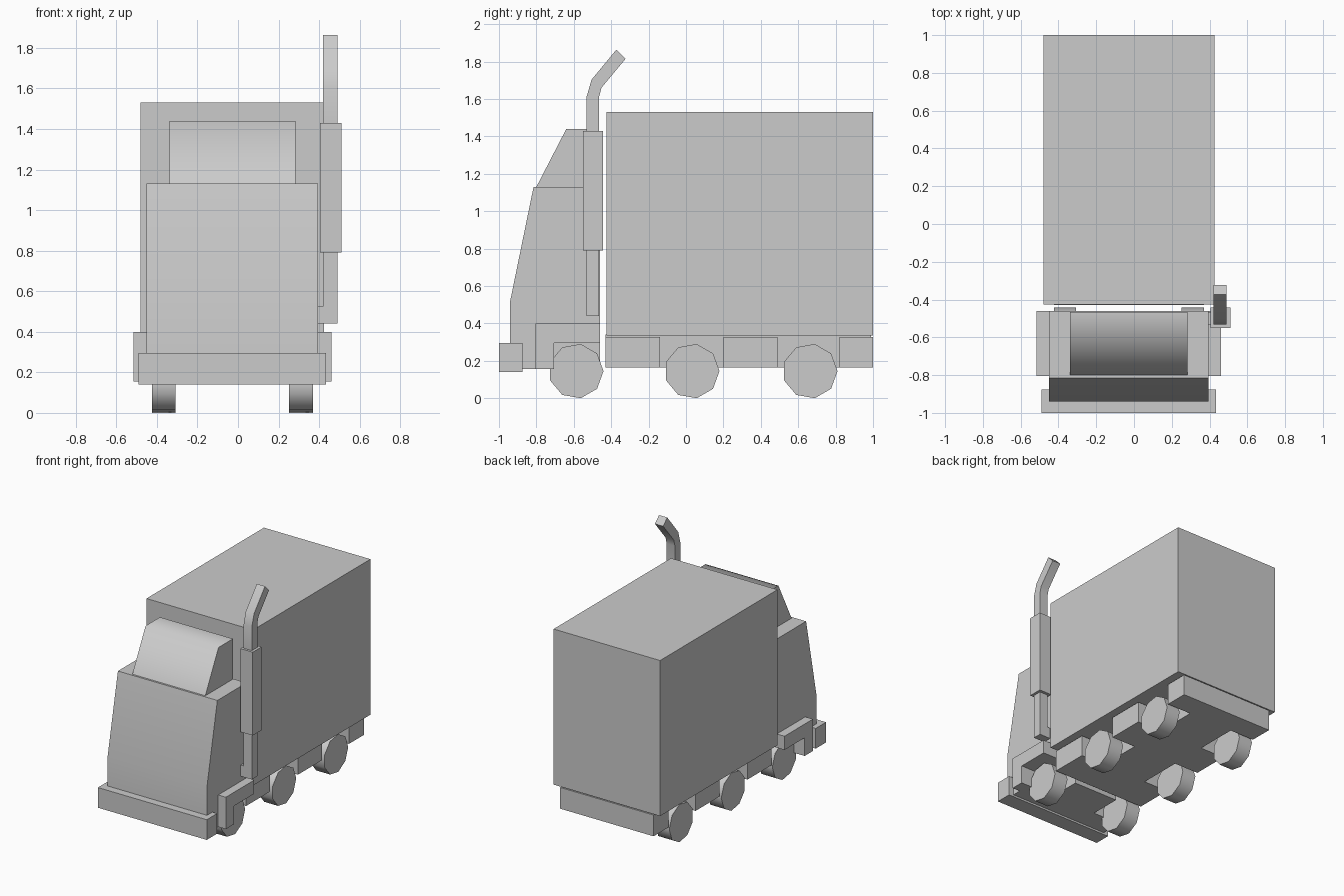
import bpy, bmesh, math
from mathutils import Vector

cube = bpy.data.objects.get("Cube")
if cube:
    bpy.data.objects.remove(cube, do_unlink=True)

MID = -0.0275  # centre line of the symmetric body

grey = bpy.data.materials.new("plain_grey")
grey.use_nodes = True
grey.diffuse_color = (0.6, 0.6, 0.6, 1)
grey.node_tree.nodes["Principled BSDF"].inputs["Base Color"].default_value = (0.6, 0.6, 0.6, 1)


def prism(name, outline, low, high, axis="x"):
    """Extrude an outline along x (points are y, z) or along z (points are x, y)."""
    bm = bmesh.new()
    place = (lambda a, b: (low, a, b)) if axis == "x" else (lambda a, b: (a, b, low))
    face = bm.faces.new([bm.verts.new(place(a, b)) for a, b in outline])
    grown = bmesh.ops.extrude_face_region(bm, geom=[face])["geom"]
    step = Vector((high - low, 0, 0) if axis == "x" else (0, 0, high - low))
    bmesh.ops.translate(bm, vec=step, verts=[v for v in grown if isinstance(v, bmesh.types.BMVert)])
    bmesh.ops.recalc_face_normals(bm, faces=bm.faces)
    mesh = bpy.data.meshes.new(name)
    bm.to_mesh(mesh)
    bm.free()
    mesh.shade_smooth()
    mesh.set_sharp_from_angle(angle=math.radians(70))
    mesh.materials.append(grey)
    obj = bpy.data.objects.new(name, mesh)
    bpy.context.collection.objects.link(obj)
    return obj


def box(name, x, y, z):
    return prism(name, [(y[0], z[0]), (y[1], z[0]), (y[1], z[1]), (y[0], z[1])], *x)


def centred(half):
    return MID - half, MID + half


# Cargo box
box("cargo_box", centred(0.4525), (-0.425, 1.0), (0.335, 1.53))

# Chassis: a spine with full-width blocks between the wheel wells
OUTER, INNER = 0.397, 0.19
blocks = [(-0.43, -0.14), (0.2, 0.49), (0.82, 1.0)]
side = []
for start, end in blocks:
    side += [(INNER, start), (OUTER, start), (OUTER, end), (INNER, end)]
side = side[1:-1]
outline = [(MID + x, y) for x, y in side] + [(MID - x, y) for x, y in reversed(side)]
prism("chassis", outline, 0.165, 0.328, "z")
box("chassis_mount", centred(INNER), (-0.43, 0.99), (0.32, 0.34))

# Cab with a sloped front and open wheel arches
arch = [(-0.705, 0.155), (-0.705, 0.295), (-0.46, 0.295)]
prism("cab", [(-0.94, 0.155)] + arch + [(-0.46, 1.13), (-0.815, 1.13), (-0.94, 0.52)], *centred(0.4225))
prism("fenders", [(-0.805, 0.155)] + arch + [(-0.46, 0.4), (-0.805, 0.4)], *centred(0.4875))
box("cab_spine", centred(INNER), (-0.72, -0.46), (0.155, 0.31))
box("bumper", centred(0.4625), (-1.0, -0.875), (0.14, 0.295))
prism("roof_fairing", [(-0.8, 1.13), (-0.465, 1.13), (-0.465, 1.44), (-0.64, 1.44)], *centred(0.31))

# Nine-sided wheels
for label, y in (("front", -0.588), ("middle", 0.032), ("rear", 0.663)):
    rim = [(y + 0.147 * math.cos(math.tau * i / 9), 0.145 + 0.147 * math.sin(math.tau * i / 9))
           for i in range(9)]
    prism(label + "_left_wheel", rim, MID + 0.28, MID + OUTER)
    prism(label + "_right_wheel", rim, MID - OUTER, MID - 0.28)

# Exhaust stack on the left of the cab
PIPE_X, PIPE_Y = (0.42, 0.49), (-0.532, -0.465)
box("exhaust_inlet", (0.385, 0.43), PIPE_Y, (0.44, 0.525))
box("exhaust_lower_pipe", PIPE_X, PIPE_Y, (0.44, 0.8))
box("exhaust_muffler", (0.405, 0.51), (-0.55, -0.443), (0.79, 1.43))
prism("exhaust_upper_pipe",
      [(-0.532, 1.42), (-0.465, 1.42), (-0.465, 1.61), (-0.452, 1.66),
       (-0.323, 1.815), (-0.372, 1.864), (-0.505, 1.703), (-0.532, 1.61)], *PIPE_X)
